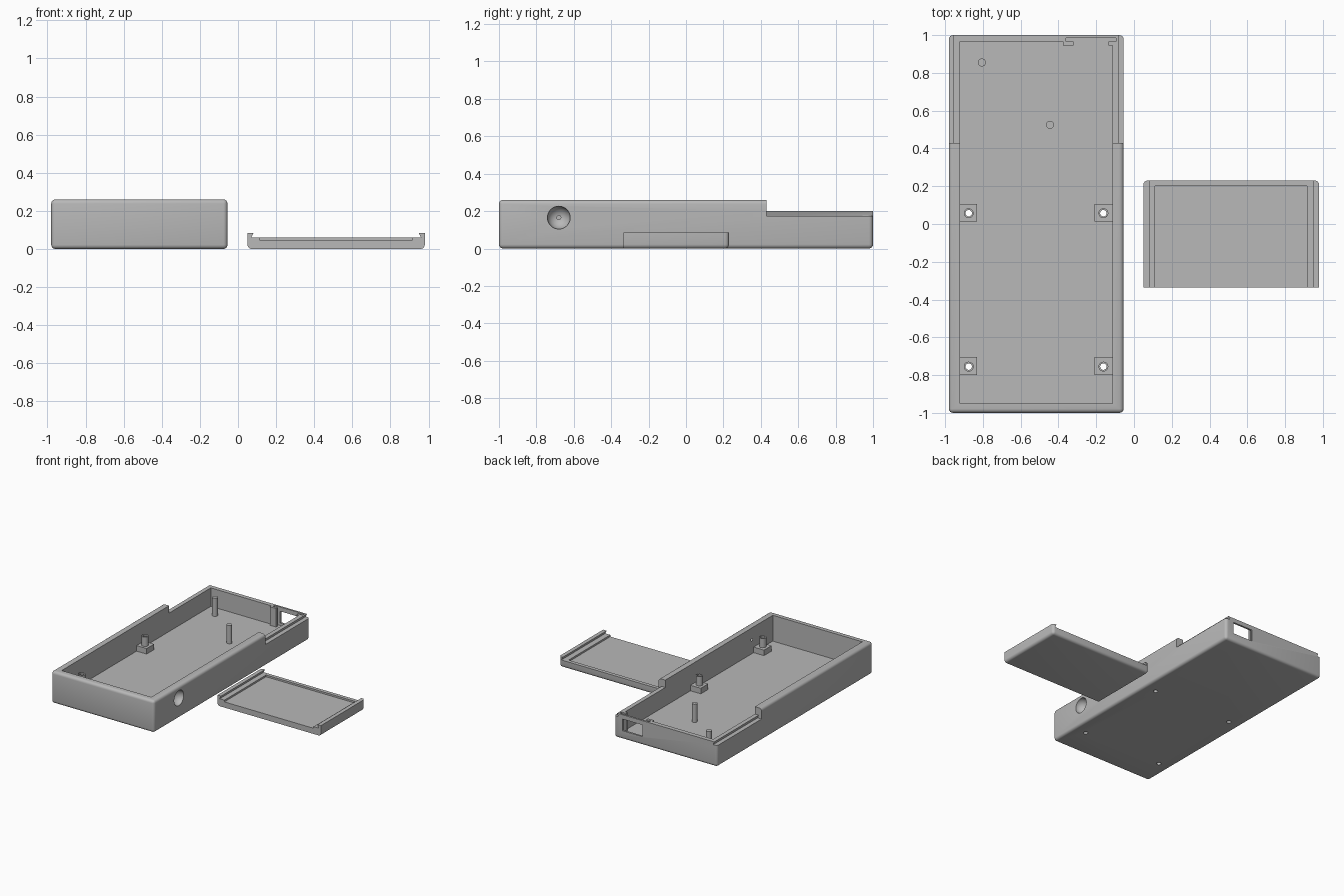
import bpy
import bmesh
import math
from mathutils import Matrix, Vector

if "Cube" in bpy.data.objects:
    bpy.data.objects.remove(bpy.data.objects["Cube"], do_unlink=True)

grey = bpy.data.materials.new("plain grey plastic")
grey.use_nodes = True
GREY = (0.48, 0.48, 0.48, 1)
grey.diffuse_color = GREY
grey.node_tree.nodes["Principled BSDF"].inputs["Base Color"].default_value = GREY


def finish(name, bm):
    """Turn a bmesh into a named grey object."""
    bmesh.ops.recalc_face_normals(bm, faces=bm.faces)
    mesh = bpy.data.meshes.new(name)
    bm.to_mesh(mesh)
    bm.free()
    mesh.materials.append(grey)
    obj = bpy.data.objects.new(name, mesh)
    bpy.context.collection.objects.link(obj)
    return obj


def box(name, x, y, z, fillet=0):
    """Box from (low, high) ranges, optionally with rounded edges."""
    bm = bmesh.new()
    bmesh.ops.create_cube(bm, size=1)
    for v in bm.verts:
        v.co = [r[0] if c < 0 else r[1] for c, r in zip(v.co, (x, y, z))]
    if fillet:
        bmesh.ops.bevel(bm, geom=bm.edges[:], offset=fillet, segments=4,
                        profile=0.5, affect='EDGES')
    return finish(name, bm)


def rod(name, x, y, z, radius, sides=32):
    """Upright cylinder between two heights."""
    bm = bmesh.new()
    place = Matrix.Translation((x, y, (z[0] + z[1]) / 2))
    bmesh.ops.create_cone(bm, cap_ends=True, segments=sides, radius1=radius,
                          radius2=radius, depth=z[1] - z[0], matrix=place)
    return finish(name, bm)


def prism(name, points, y):
    """Extrude an x-z profile along y."""
    bm = bmesh.new()
    face = bm.faces.new([bm.verts.new((px, y[0], pz)) for px, pz in points])
    out = bmesh.ops.extrude_face_region(bm, geom=[face])
    moved = [v for v in out["geom"] if isinstance(v, bmesh.types.BMVert)]
    bmesh.ops.translate(bm, verts=moved, vec=(0, y[1] - y[0], 0))
    return finish(name, bm)


def combine(target, tool, operation='DIFFERENCE'):
    """Apply a boolean and discard the tool."""
    tool.hide_render = True
    mod = target.modifiers.new("shape", 'BOOLEAN')
    mod.operation = operation
    mod.solver = 'EXACT'
    mod.object = tool
    bpy.context.view_layer.objects.active = target
    bpy.ops.object.modifier_apply(modifier=mod.name)
    bpy.data.objects.remove(tool, do_unlink=True)


LEFT, RIGHT = -0.98, -0.055
MID = (LEFT + RIGHT) / 2
FLOOR, NOTCH, RIM = 0.05, 0.43, 0.2
INNER = (-0.92, -0.115)
parts = []

# Tray shell: rounded block, hollowed, with a lowered rear section
tray = box("tray", (LEFT, RIGHT), (-1, 1), (0, 0.26), fillet=0.022)
combine(tray, box("cavity", INNER, (-0.95, 0.965), (FLOOR, 0.5)))
combine(tray, box("rear_drop", (-1.2, 0.1), (NOTCH, 1.2), (RIM, 0.5)))

# Undercut rails on both sides of the rear section
for side in (-1, 1):
    rail = [(0.52, 0.175), (0.427, 0.175), (0.437, RIM), (0.437, 0.3), (0.52, 0.3)]
    combine(tray, prism("rail_cut", [(MID + side * px, pz) for px, pz in rail],
                        (NOTCH, 1.2)))

# Circuit board slot and socket window in the rear wall
combine(tray, box("slot_pad", (-0.375, -0.09), (0.945, 0.975), (0.03, RIM)), 'UNION')
combine(tray, box("board_slot", (-0.36, -0.095), (0.965, 0.985), (FLOOR, 0.4)))
combine(tray, box("slot_mouth", (-0.32, -0.135), (0.9, 0.97), (FLOOR, 0.4)))
combine(tray, box("socket_window", (-0.31, -0.13), (0.97, 1.1), (0.07, 0.165)))

# Round dimple with a pinhole in the side wall
bm = bmesh.new()
bmesh.ops.create_uvsphere(
    bm, u_segments=48, v_segments=32, radius=0.061,
    matrix=Matrix.Translation(Vector((RIGHT, -0.68, 0.165))) @ Matrix.Rotation(math.pi / 2, 4, 'Y'))
combine(tray, finish("dimple", bm))
parts.append(tray)

# Screw posts: square foot, round tube, hole right through the floor
for x, foot in ((-0.875, (-0.925, -0.83)), (-0.162, (-0.208, -0.11))):
    for y in (0.057, -0.755):
        post = box("screw_post", foot, (y - 0.045, y + 0.05), (FLOOR - 0.01, 0.095))
        combine(post, rod("tube", x, y, (FLOOR, 0.17), 0.026), 'UNION')
        for part in (tray, post):
            combine(part, rod("screw_hole", x, y, (-0.1, 0.4), 0.017))
        parts.append(post)

# Support pins
for x, y in ((-0.805, 0.855), (-0.445, 0.525)):
    parts.append(rod("support_pin", x, y, (FLOOR - 0.01, 0.198), 0.021))

# Sliding lid: rounded block cut open at the front, hooked side edges
lid = box("sliding_lid", (0.05, 0.98), (-0.45, 0.23), (0, 0.2), fillet=0.022)
combine(lid, box("front_trim", (-0.1, 1.2), (-0.6, -0.335), (-0.1, 0.4)))
combine(lid, box("top_trim", (-0.1, 1.2), (-0.6, 0.5), (0.085, 0.4)))
hook = [(0.433, 0.12), (0.433, 0.085), (0.445, 0.06)]
channel = hook + [(-px, pz) for px, pz in reversed(hook)]
combine(lid, prism("channel", [(0.515 + px, pz) for px, pz in channel], (-0.6, 0.5)))
combine(lid, box("lid_pocket", (0.112, 0.915), (-0.6, 0.2), (0.046, 0.3)))
parts.append(lid)

# Smooth the fillets and round parts, keep the cut edges sharp
bpy.ops.object.select_all(action='DESELECT')
for part in parts:
    part.select_set(True)
bpy.context.view_layer.objects.active = tray
bpy.ops.object.shade_smooth_by_angle(angle=math.radians(32))
